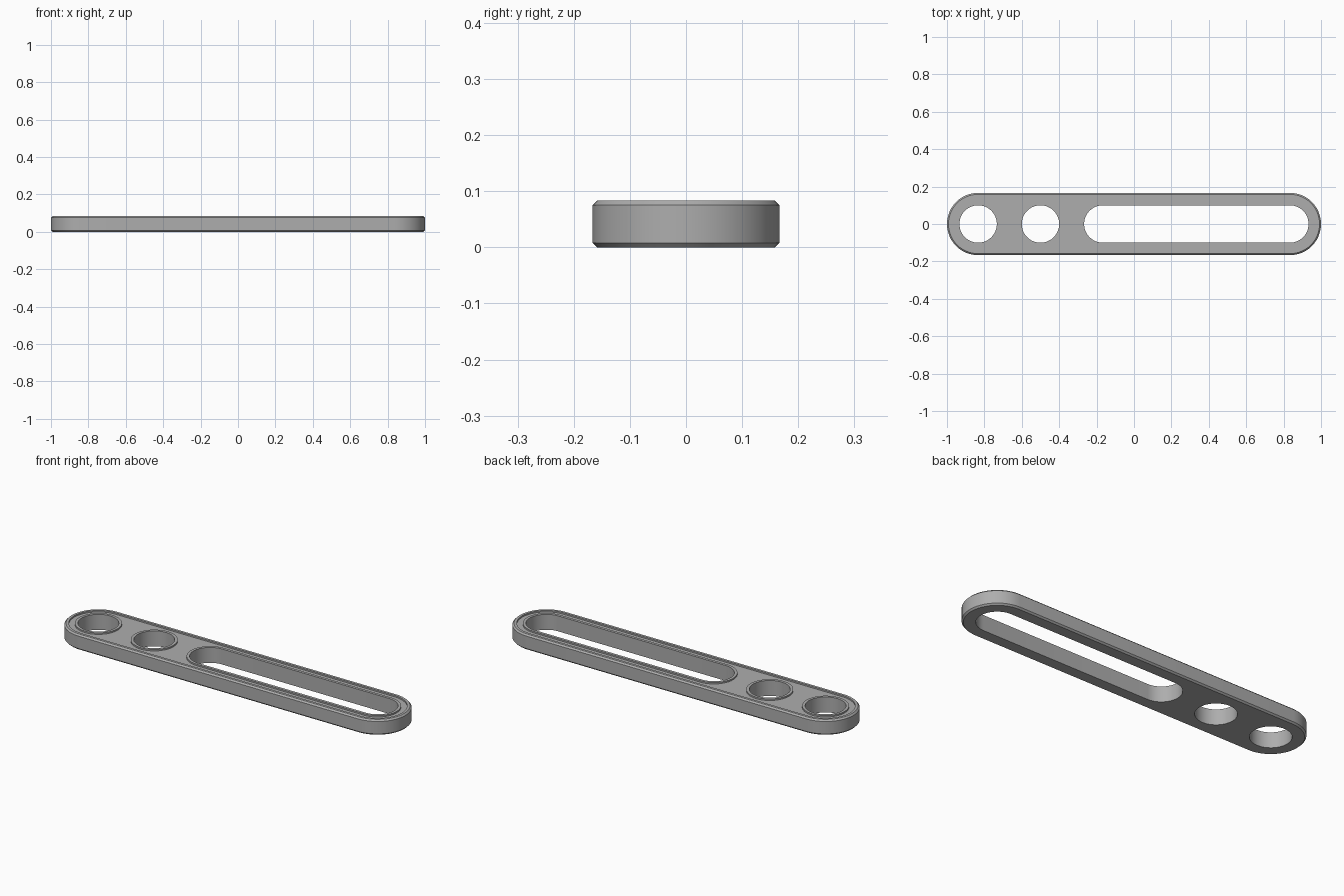
import bpy
import bmesh
import math

cube = bpy.data.objects.get("Cube")
if cube:
    bpy.data.objects.remove(cube, do_unlink=True)

TOP, FLOOR, CHAMFER = 0.083, 0.075, 0.008
PITCH = 1 / 3
SEGMENTS = 24  # per half circle


def stadium(bm, x0, x1, radius, z):
    """Ring of vertices round the segment x0..x1; a circle when they match."""
    steps = SEGMENTS + (x1 > x0)
    ring = []
    for centre, start in ((x1, -math.pi / 2), (x0, math.pi / 2)):
        for i in range(steps):
            a = start + math.pi * i / SEGMENTS
            ring.append(bm.verts.new((centre + radius * math.cos(a), radius * math.sin(a), z)))
    return ring


def loft(bm, x0, x1, profile):
    """Skin a (radius, height) profile; return its first and last edge loops."""
    rings = [stadium(bm, x0, x1, r, z) for r, z in profile]
    n = len(rings[0])
    for low, high in zip(rings, rings[1:]):
        for i in range(n):
            j = (i + 1) % n
            bm.faces.new((low[i], low[j], high[j], high[i]))
    return [[bm.edges.get((ring[i], ring[(i + 1) % n])) for i in range(n)]
            for ring in (rings[0], rings[-1])]


grey = bpy.data.materials.new("mid grey")
grey.use_nodes = True
colour = (0.42, 0.42, 0.42, 1)
grey.diffuse_color = colour
grey.node_tree.nodes["Principled BSDF"].inputs["Base Color"].default_value = colour

bm = bmesh.new()

# Chamfered outer wall with a raised border round the recessed top
outer = PITCH / 2
border = [(outer - CHAMFER, 0), (outer, CHAMFER), (outer, TOP - CHAMFER),
          (outer - CHAMFER, TOP), (0.145, TOP), (0.145, FLOOR)]
loops = [loft(bm, -1 + outer, 1 - outer, border)]

# Two round holes and one long slot, each with a raised collar
collar = [(0.1, 0), (0.1, TOP), (0.115, TOP), (0.115, FLOOR)]
for x0, x1 in ((-2.5, -2.5), (-1.5, -1.5), (-0.5, 2.5)):
    loops.append(loft(bm, x0 * PITCH, x1 * PITCH, collar))

# Flat underside and recessed top
for side, normal in ((0, (0, 0, -1)), (1, (0, 0, 1))):
    edges = [e for loop in loops for e in loop[side]]
    bmesh.ops.triangle_fill(bm, use_beauty=True, use_dissolve=False, edges=edges, normal=normal)
bmesh.ops.recalc_face_normals(bm, faces=bm.faces)

mesh = bpy.data.meshes.new("slotted_bar")
bm.to_mesh(mesh)
bm.free()
mesh.materials.append(grey)
bar = bpy.data.objects.new("slotted_bar", mesh)
bpy.context.collection.objects.link(bar)

bpy.ops.object.select_all(action="DESELECT")
bar.select_set(True)
bpy.context.view_layer.objects.active = bar
bpy.ops.object.shade_smooth_by_angle(angle=math.radians(30))
